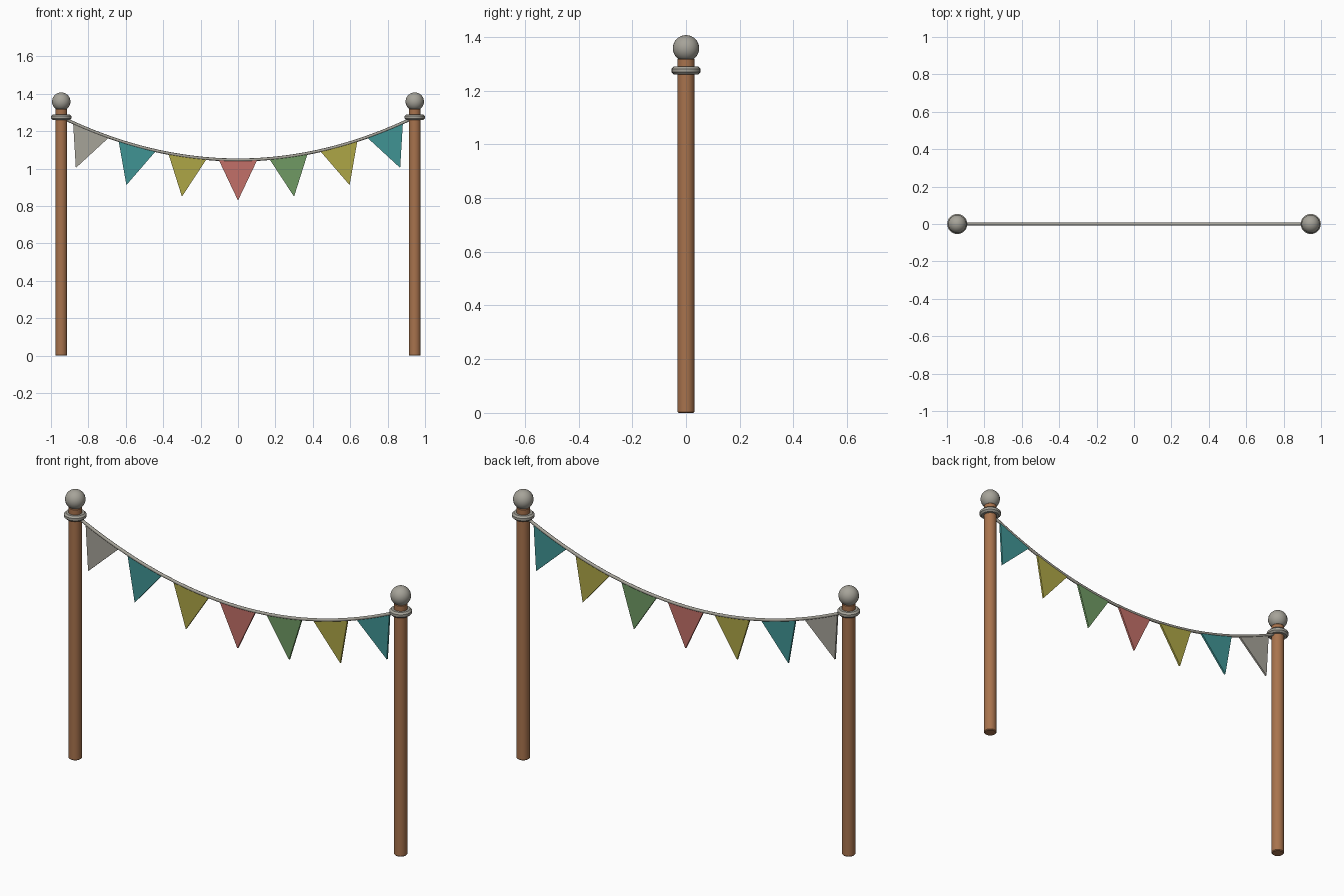
import bpy, bmesh, math
from mathutils import Matrix, Vector

if "Cube" in bpy.data.objects:
    bpy.data.objects.remove(bpy.data.objects["Cube"])

POST_X = 0.945      # post centre distance
LOW, SAG = 1.046, 0.229


def material(name, rgb):
    lin = [((c / 255 + 0.055) / 1.055) ** 2.4 for c in rgb]
    m = bpy.data.materials.new(name)
    m.diffuse_color = (*lin, 1)
    m.use_nodes = True
    m.node_tree.nodes["Principled BSDF"].inputs["Base Color"].default_value = m.diffuse_color
    return m


wood = material("wood brown", (168, 115, 77))
grey = material("warm grey", (166, 163, 153))
teal = material("teal", (64, 148, 148))
yellow = material("mustard yellow", (174, 166, 70))
green = material("leaf green", (112, 154, 100))
red = material("soft red", (194, 112, 104))


def finish(name, bm, mat, smooth=True):
    bmesh.ops.recalc_face_normals(bm, faces=bm.faces)
    me = bpy.data.meshes.new(name)
    bm.to_mesh(me)
    bm.free()
    me.materials.append(mat)
    ob = bpy.data.objects.new(name, me)
    bpy.context.collection.objects.link(ob)
    if smooth:
        bpy.ops.object.select_all(action='DESELECT')
        ob.select_set(True)
        bpy.context.view_layer.objects.active = ob
        bpy.ops.object.shade_smooth_by_angle(angle=math.radians(40))
    return ob


def lathe(name, profile, x, mat, closed=False, steps=24):
    """Spin a (radius, z) profile around a vertical axis at x."""
    bm = bmesh.new()
    vs = [bm.verts.new((r, 0, z)) for r, z in profile]
    es = [bm.edges.new(p) for p in zip(vs, vs[1:])]
    if closed:
        es.append(bm.edges.new((vs[-1], vs[0])))
    bmesh.ops.spin(bm, geom=vs + es, cent=(0, 0, 0), axis=(0, 0, 1),
                   angle=math.tau, steps=steps)
    bmesh.ops.remove_doubles(bm, verts=bm.verts, dist=1e-5)
    bmesh.ops.translate(bm, verts=bm.verts, vec=(x, 0, 0))
    return finish(name, bm, mat)


def rope_z(x):
    return LOW + SAG * (x / POST_X) ** 2


# posts with collar and ball on top
for side, x in (("left", -POST_X), ("right", POST_X)):
    lathe(side + "_post", [(0, 0), (0.028, 0), (0.032, 0.004), (0.032, 1.316),
                           (0.028, 1.32), (0, 1.32)], x, wood)
    ring = [(0.039 + 0.016 * math.cos(a), 1.275 + 0.016 * math.sin(a))
            for a in (math.tau * (i + 0.5) / 8 for i in range(8))]
    lathe(side + "_collar", ring, x, grey, closed=True)
    bm = bmesh.new()
    bmesh.ops.create_uvsphere(bm, u_segments=24, v_segments=16, radius=0.049,
                              matrix=Matrix.Translation((x, 0, 1.358)))
    finish(side + "_ball", bm, grey).data.shade_smooth()

# sagging rope: rings swept along the parabola
bm = bmesh.new()
rings = []
for i in range(33):
    x = POST_X * (i / 16 - 1)
    t = Vector((1, 0, 2 * SAG * x / POST_X ** 2)).normalized()
    n = Vector((-t.z, 0, t.x))
    c = Vector((x, 0, rope_z(x)))
    rings.append([bm.verts.new(c + 0.008 * (n * math.cos(a) + Vector((0, 1, 0)) * math.sin(a)))
                  for a in (math.tau * k / 8 for k in range(8))])
for a, b in zip(rings, rings[1:]):
    for k in range(8):
        bm.faces.new((a[k], a[k - 1], b[k - 1], b[k]))
bm.faces.new(rings[0])
bm.faces.new(rings[-1])
finish("rope", bm, grey, False).data.shade_smooth()

# triangular flags hanging square to the rope
centres = [-0.786, -0.539, -0.27, 0, 0.27, 0.539, 0.786]
colours = [grey, teal, yellow, red, green, yellow, teal]
for i, (x, mat) in enumerate(zip(centres, colours)):
    t = Vector((1, 0, 2 * SAG * x / POST_X ** 2)).normalized()
    down = Vector((t.z, 0, -t.x))
    c = Vector((x, 0, rope_z(x)))
    bm = bmesh.new()
    tri = [bm.verts.new(p + Vector((0, -0.005, 0)))
           for p in (c - t * 0.103, c + down * 0.217, c + t * 0.103)]
    face = bm.faces.new(tri)
    ext = bmesh.ops.extrude_face_region(bm, geom=[face], use_keep_orig=True)
    bmesh.ops.translate(bm, vec=(0, 0.01, 0),
                        verts=[g for g in ext["geom"] if isinstance(g, bmesh.types.BMVert)])
    finish(f"flag_{i + 1}", bm, mat, False)
